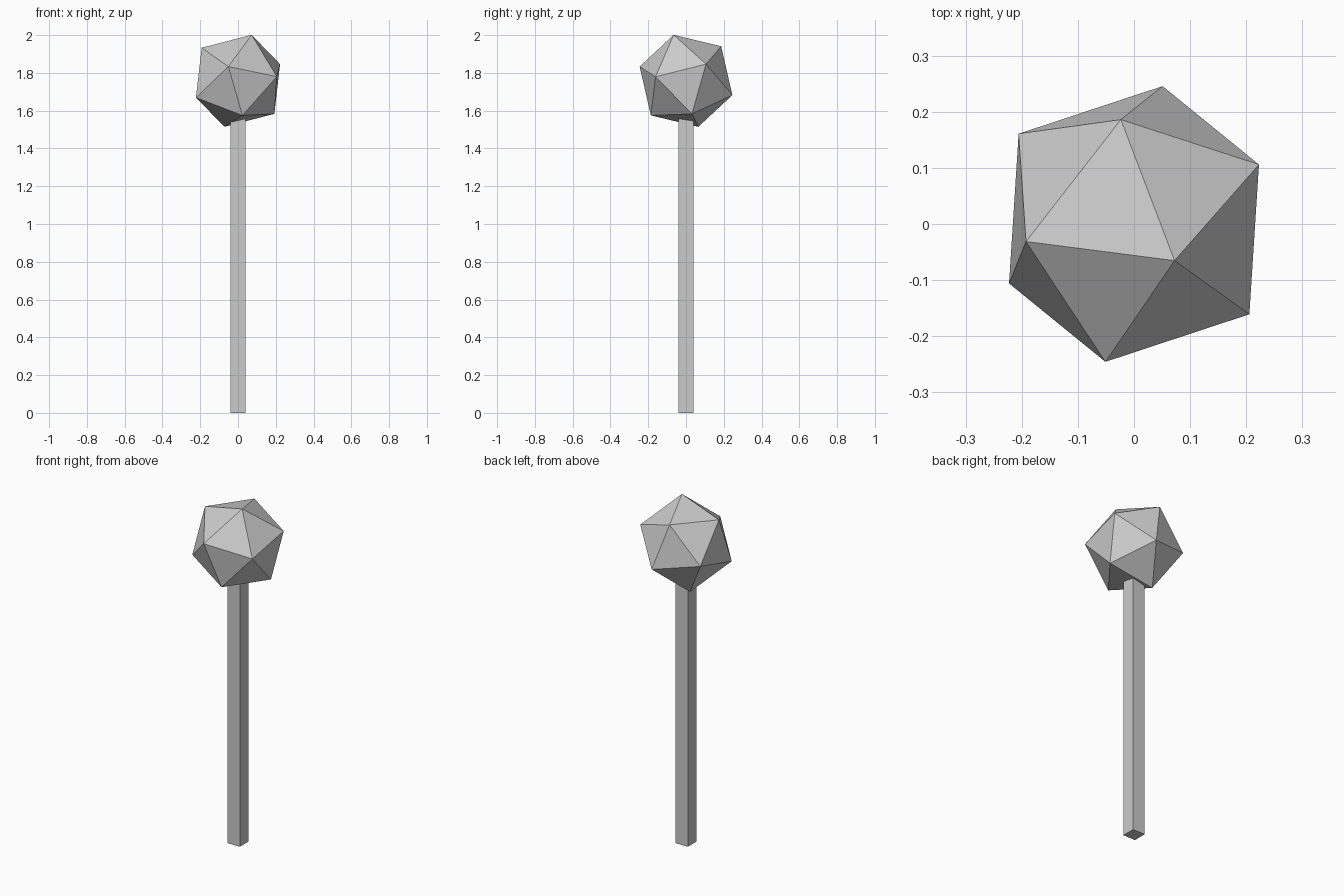
import bpy
from mathutils import Matrix, Vector

if "Cube" in bpy.data.objects:
    bpy.data.objects.remove(bpy.data.objects["Cube"])

# Square handle, its top sunk slightly into the head
HALF, TOP = 0.04, 1.58
bpy.ops.mesh.primitive_cube_add(size=1, location=(0, 0, TOP / 2))
handle = bpy.context.object
handle.name = "handle"
handle.scale = (2 * HALF, 2 * HALF, TOP)
bpy.ops.object.transform_apply(location=True, rotation=False, scale=True)

# Tilted icosahedron head: aim its pole at the top corner and
# its ring at the neighbouring right-hand corner
pole = Vector((0.072, -0.065, 0.2425)).normalized()
corner = Vector((0.224, 0.107, 0.088))
x_axis = (corner - pole * corner.dot(pole)).normalized()
y_axis = pole.cross(x_axis)
turn = Matrix((x_axis, y_axis, pole)).transposed().to_4x4()

bpy.ops.mesh.primitive_ico_sphere_add(subdivisions=1, radius=0.262)
head = bpy.context.object
head.name = "faceted_head"
head.data.transform(Matrix.Translation((0, 0, 1.758)) @ turn)
